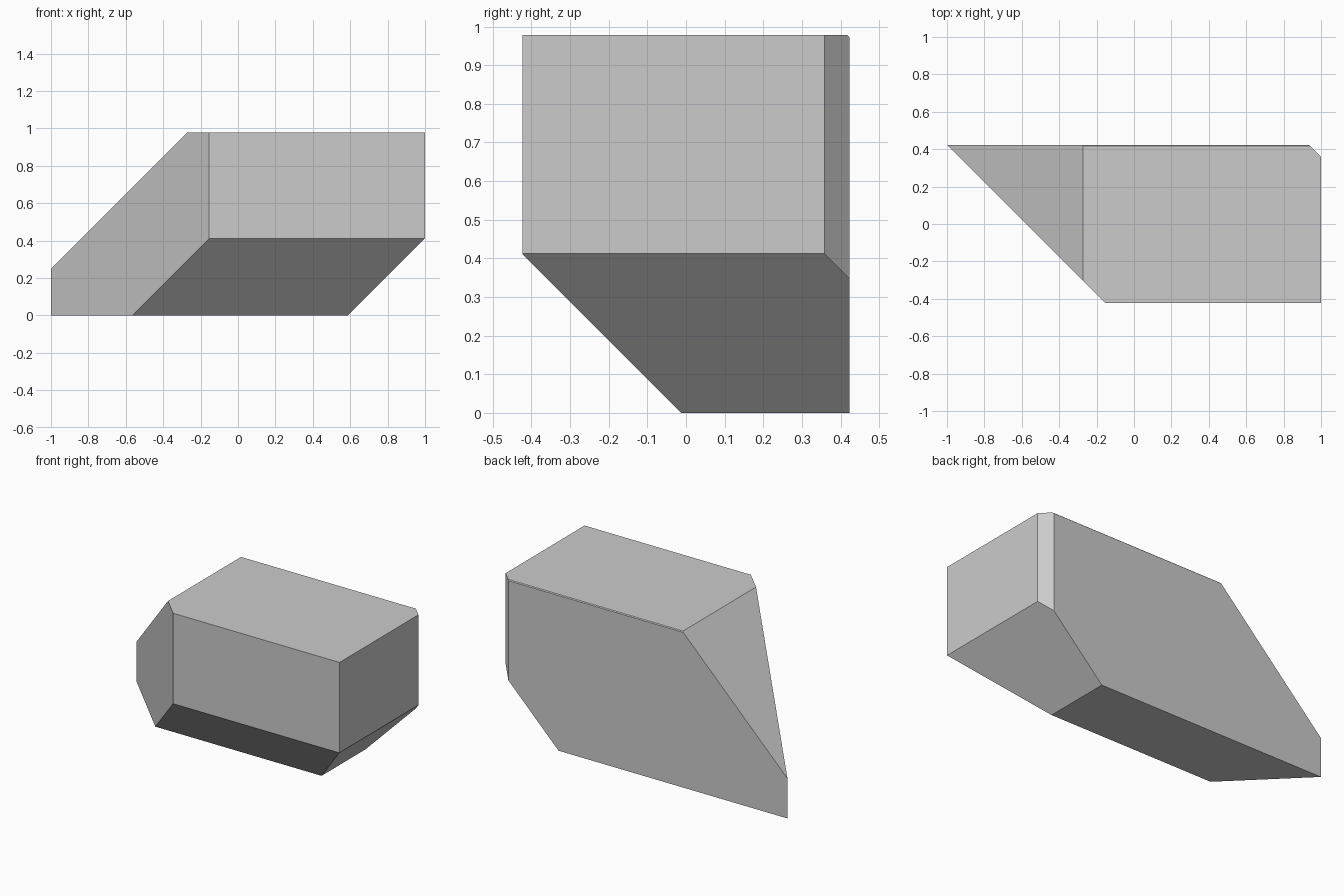
import bpy
import bmesh
from mathutils import Vector

if "Cube" in bpy.data.objects:
    bpy.data.objects.remove(bpy.data.objects["Cube"])

W, D, H = 1.0, 0.423, 0.978  # half width, half depth, height

# Base block standing on the ground
bm = bmesh.new()
bmesh.ops.create_cube(bm, size=1)
for v in bm.verts:
    v.co = (v.co.x * 2 * W, v.co.y * 2 * D, (v.co.z + 0.5) * H)


def slice_off(normal, offset):
    """Remove everything beyond normal . p = offset and cap the cut."""
    n = Vector(normal)
    geom = bm.verts[:] + bm.edges[:] + bm.faces[:]
    cut = bmesh.ops.bisect_plane(bm, geom=geom, dist=1e-6,
                                 plane_co=n * (offset / n.length_squared),
                                 plane_no=n, clear_outer=True)
    edges = [e for e in cut["geom_cut"] if isinstance(e, bmesh.types.BMEdge)]
    bmesh.ops.contextual_create(bm, geom=edges)


# 45 degree facets of the block
slice_off((-1, 0, 1), 1.25)     # upper left slope
slice_off((-1, -1, 0), 0.577)   # front left upright facet
slice_off((0, -1, -1), 0.012)   # lower front undercut
slice_off((1, 0, -1), 0.588)    # lower right undercut
slice_off((1, 1, 0), 1.359)     # back right corner
slice_off((0, 1, 1), 1.396)     # thin back top chamfer

bmesh.ops.recalc_face_normals(bm, faces=bm.faces[:])
mesh = bpy.data.meshes.new("faceted_block")
bm.to_mesh(mesh)
bm.free()
block = bpy.data.objects.new("faceted_block", mesh)
bpy.context.collection.objects.link(block)
